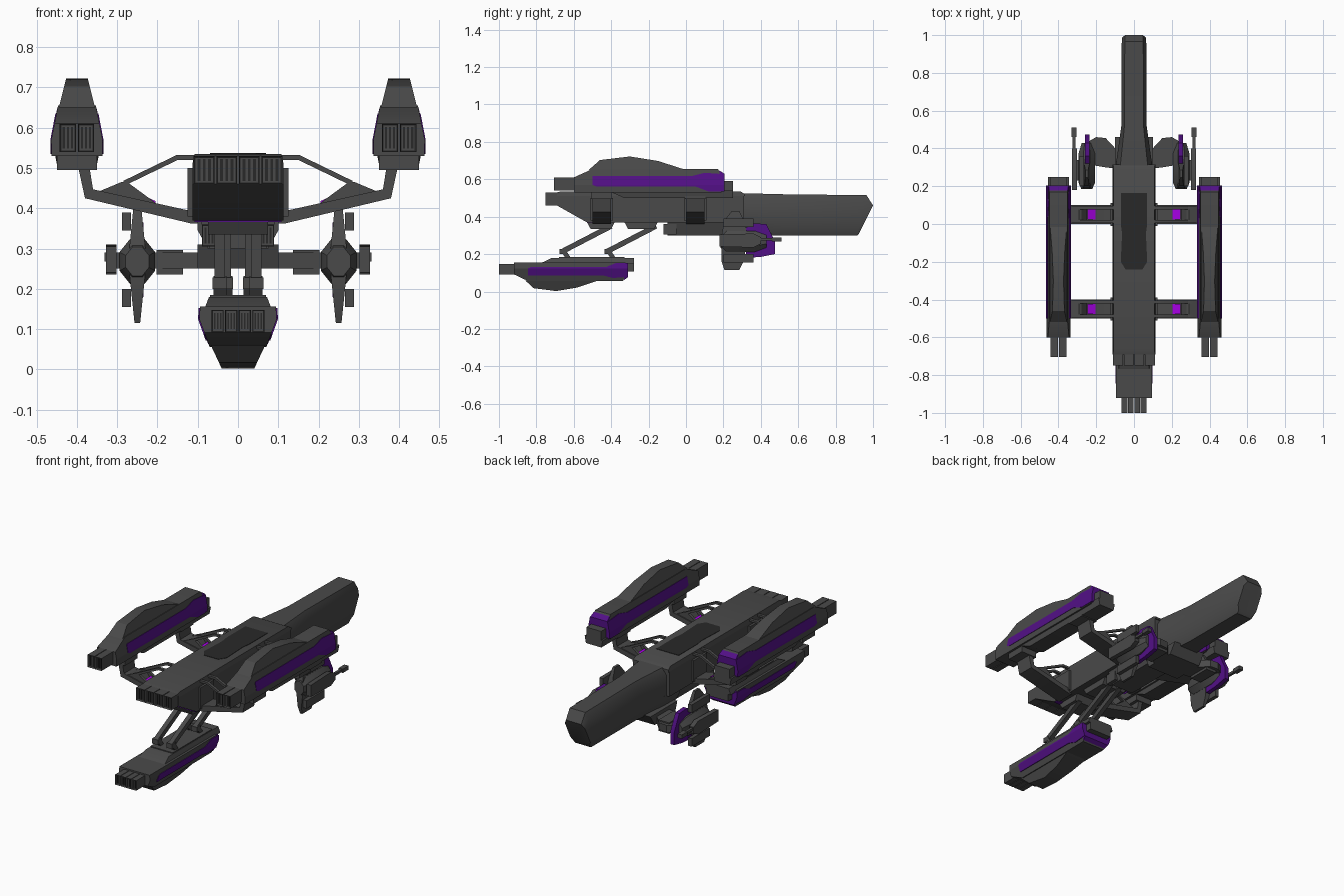
import bpy, bmesh, math
from mathutils import Vector

if "Cube" in bpy.data.objects:
    bpy.data.objects.remove(bpy.data.objects["Cube"])


def mat(name, c):
    m = bpy.data.materials.new(name)
    m.diffuse_color = (*c, 1)
    m.use_nodes = True
    m.node_tree.nodes["Principled BSDF"].inputs["Base Color"].default_value = m.diffuse_color
    return m


GREY = mat("hull_grey", (0.068, 0.068, 0.068))
DARK = mat("dark_panel", (0.022, 0.022, 0.022))
PURPLE = mat("purple_trim", (0.085, 0.005, 0.24))
GLOW = mat("glow_magenta", (0.42, 0.0, 0.85))


def finish(name, bm, mats):
    bmesh.ops.recalc_face_normals(bm, faces=bm.faces)
    me = bpy.data.meshes.new(name)
    bm.to_mesh(me)
    bm.free()
    for m in mats:
        me.materials.append(m)
    me.shade_smooth()
    me.set_sharp_from_angle(angle=math.radians(30))
    ob = bpy.data.objects.new(name, me)
    bpy.context.collection.objects.link(ob)
    return ob


def loft(name, rings, m=GREY):
    bm = bmesh.new()
    vs = [[bm.verts.new(p) for p in r] for r in rings]
    n = len(vs[0])
    for a, b in zip(vs, vs[1:]):
        for i in range(n):
            bm.faces.new((a[i], a[(i + 1) % n], b[(i + 1) % n], b[i]))
    bm.faces.new(vs[0])
    bm.faces.new(vs[-1])
    return finish(name, bm, [m])


def slab(name, poly, x, w0, m=GREY, w1=None):
    """yz profile extruded around x; half width runs from w0 (lowest z) to w1 (highest z)"""
    w1 = w0 if w1 is None else w1
    za, zb = min(p[1] for p in poly), max(p[1] for p in poly)
    w = lambda z: w0 + (w1 - w0) * (z - za) / (zb - za)
    return loft(name, [[(x + s * w(z), y, z) for y, z in poly] for s in (-1, 1)], m)


def plate(name, poly, y0, y1, s=1, m=GREY):
    """xz profile extruded along y"""
    return loft(name, [[(s * x, y, z) for x, z in poly] for y in (y0, y1)], m)


def box(name, x, y0, y1, z0, z1, hw, m=GREY):
    return slab(name, [(y0, z0), (y1, z0), (y1, z1), (y0, z1)], x, hw, m)


def bar(p, q, t):
    """thick line in 2D as a polygon"""
    p, q = Vector(p), Vector(q)
    d = (q - p).normalized() * t / 2
    n = Vector((-d.y, d.x))
    return [tuple(v) for v in (p + n, q + n, q - n, p - n)]


def nozzle(name, x, y0, y1, z0, z1, hw):
    """box with a recessed mouth and dark louvre slots at the front"""
    bm = bmesh.new()
    bmesh.ops.create_cube(bm, size=1)
    for v in bm.verts:
        v.co = (x + 2 * hw * v.co.x, (y0 + y1) / 2 + (y1 - y0) * v.co.y,
                (z0 + z1) / 2 + (z1 - z0) * v.co.z)
    bm.normal_update()
    f = min(bm.faces, key=lambda f: f.calc_center_median().y)
    bmesh.ops.inset_region(bm, faces=[f], thickness=hw * 0.18, depth=-0.012)
    finish(name, bm, [GREY])
    for k in (-0.5, 0, 0.5):
        box(name + "_slot", x + k * hw, y0 + 0.009, y0 + 0.014, z0 + 0.008, z1 - 0.008, hw * 0.13, DARK)


def nacelle(name, x, T, k, nozzles):
    P = lambda poly: [T(*p) for p in poly]

    def part(n, poly, w0, w1, m=GREY):
        q = P(poly)
        if T(0, 1)[1] < T(0, 0)[1]:      # flipped copy: taper runs the other way
            w0, w1 = w1, w0
        slab(name + n, q, x, w0 * k, m, w1 * k)

    part("_base", [(-0.33, .50), (0.25, .50), (0.25, .54), (-0.42, .54)], .048, .056)
    part("_tail", [(0.1, .54), (0.25, .54), (0.25, .59), (0.1, .59)], .046, .046)
    part("_belly", [(-0.6, .53), (0.19, .53), (0.19, .57), (-0.6, .57)], .063, .064)
    part("_body", [(-0.6, .57), (0.19, .57), (0.19, .625), (0.17, .655), (-0.5, .655), (-0.6, .61)],
         .064, .047)
    part("_canopy", [(-0.52, .65), (0.0, .65), (-0.15, .698), (-0.3, .722), (-0.46, .703)], .045, .027)
    # purple side stripe, wrapping round the tail
    part("_stripe_upper", [(-0.5, .57), (0.205, .57), (0.205, .627), (0.1, .635), (0.03, .617), (-0.5, .617)],
         .066, .0535, PURPLE)
    part("_stripe_lower", [(-0.48, .562), (0.05, .562), (0.12, .535), (0.205, .535), (0.205, .57),
                           (-0.5, .57)], .0655, .066, PURPLE)
    part("_stripe_tail", [(0.178, .60), (0.205, .60), (0.205, .63), (0.178, .648)], .059, .049, PURPLE)
    za, zb = sorted((T(0, .54)[1], T(0, .61)[1]))
    w = 0.045 * k / nozzles
    for i in range(nozzles):
        nozzle(name + "_nozzle", x + w * (2 * i + 1 - nozzles), T(-0.705, 0)[0], T(-0.59, 0)[0],
               za, zb, w * 0.9)


# nacelles: two at the sides, one flipped and slung below
for s in (-1, 1):
    nacelle("side_nacelle", s * 0.4, lambda y, z: (y, z), 1, 2)
nacelle("lower_nacelle", 0, lambda y, z: (-1 + (y + .705) * .757, .18 - (z - .5) * .8), 1.5, 4)

# main hull
slab("hull", [(-0.69, .46), (-0.53, .37), (0.31, .37), (0.31, .51), (-0.69, .51)], 0, .113)
slab("hull_roof", [(-0.69, .51), (0.315, .51), (0.315, .522), (0.29, .535), (-0.67, .535), (-0.69, .53)],
     0, .113, GREY, .108)
slab("keel", [(-0.1, .30), (0.33, .30), (0.33, .375), (-0.1, .375)], 0, .07, GREY, .095)
loft("roof_panel", [[(x, y, z) for x, y in
                     ((-.07, -.2), (-.045, -.24), (.045, -.24), (.07, -.2), (.063, -.05),
                      (.07, 0), (.07, .165), (-.07, .165), (-.07, 0), (-.063, -.05))]
                    for z in (.53, .537)], DARK)
for x in (-.084, -.028, .028, .084):
    nozzle("hull_nozzle", x, -0.75, -0.68, .46, .53, .026)
box("belly_stripe", 0, -0.53, -0.5, .366, .372, .108, PURPLE)
for y0, y1 in ((-.53, -.38), (-.33, -.15)):
    slab("strut_mount", [(y0 + .02, .335), (y1 - .02, .335), (y1, .372), (y0, .372)], 0, .075)
for s in (-1, 1):
    nozzle("keel_vent", s * 0.072, -0.12, -0.05, .305, .36, .018)
    box("boom_light", s * 0.062, .855, .88, .46, .47, .003, PURPLE)


# rear boom with a slanted end
def ring(yt, yb, w, zt, zb):
    pr = [(.75, 1), (1, .82), (1, .2), (.75, 0)]
    pts = [(w * a, b) for a, b in pr] + [(-w * a, b) for a, b in reversed(pr)]
    return [(x, yb + (yt - yb) * t, zb + (zt - zb) * t) for x, t in pts]


loft("rear_boom", [ring(.2, .2, .1, .525, .3), ring(.32, .32, .095, .525, .3), ring(.52, .52, .067, .52, .3),
                   ring(.965, .915, .065, .515, .3), ring(1.0, .925, .063, .46, .31)])

# struts carrying the lower nacelle
for s in (-1, 1):
    for (yt, yb, yf), x in (((-.40, -.66, -.62), .045), ((-.16, -.42, -.38), .03)):
        slab("strut", bar((yt, .35), (yb, .215), .028), s * x, .013)
        slab("strut_foot", bar((yb, .225), (yf, .165), .024), s * x, .016)
        box("strut_knee", s * x, yb - .015, yb + .02, .2, .228, .018)
box("strut_deck", 0, -0.68, -0.33, .165, .185, .07)

for s in (-1, 1):
    # pylons
    for y in (-.45, .05):
        plate("pylon", [(.1, .362), (.115, .362), (.38, .425), (.405, .54), (.375, .54), (.36, .447),
                        (.115, .393), (.1, .393)], y - .05, y + .05, s)
        box("pylon_head", s * .4, y - .055, y + .055, .495, .535, .05)
        for t in (-.036, .036):
            plate("pylon_brace", [(.1, .532), (.153, .532), (.285, .468), (.28, .457), (.15, .52), (.1, .52)],
                  y + t - .008, y + t + .008, s)
            plate("brace_wedge", [(.2, .41), (.275, .465), (.29, .465), (.345, .442), (.345, .43)],
                  y + t - .008, y + t + .008, s)
        plate("brace_block", [(.25, .42), (.277, .455), (.29, .46), (.345, .442), (.345, .43)],
              y - .03, y + .03, s)
        plate("pylon_light", [(.205, .4), (.245, .41), (.245, .436), (.205, .418)],
              y - .027, y + .027, s, GLOW)
        box("pylon_root", s * .105, y - .06, y + .06, .38, .5, .02)

    # arm to the weapon pod
    loft("pod_arm", [[(s * x, y, z) for x, y in ((.0, .28), (.0, .38), (.08, .38), (.15, .455), (.2, .46),
                                                 (.27, .42), (.27, .32), (.15, .3))] for z in (.25, .29)])
    box("arm_collar", s * .17, .31, .44, .235, .297, .033)
    slab("arm_root", [(.24, .25), (.42, .25), (.46, .31), (.22, .31)], s * .05, .05)

    # weapon pod
    def pod_ring(y, k):
        return [(s * .25 + .048 * k * math.cos(a), y, .268 + .06 * k * math.sin(a))
                for a in (math.pi * (i + .5) / 4 for i in range(8))]
    loft("pod_body", [pod_ring(.185, .65), pod_ring(.22, 1), pod_ring(.37, 1), pod_ring(.43, .6)])
    slab("pod_fin_upper", [(.19, .3), (.33, .3), (.31, .38), (.285, .43), (.245, .43), (.205, .38)],
         s * .25, .02, GREY, .007)
    slab("pod_fin_lower", [(.19, .24), (.32, .24), (.31, .165), (.285, .115), (.205, .115), (.19, .16)],
         s * .25, .007, GREY, .02)
    slab("pod_blade", [(.32, .18), (.4, .185), (.475, .2), (.475, .27), (.43, .36), (.36, .365), (.32, .34)],
         s * .247, .012, PURPLE)
    for z0, z1 in ((.345, .39), (.155, .2)):
        box("pod_launcher", s * .277, .2, .36, z0, z1, .011)
    slab("pod_gun", [(.18, .24), (.36, .235), (.4, .255), (.4, .29), (.36, .31), (.18, .305)], s * .315, .013)
    box("gun_mount", s * .295, .23, .34, .25, .29, .02)
    box("gun_barrel", s * .318, .38, .51, .272, .286, .007)
    box("barrel_tip", s * .318, .46, .51, .268, .29, .013)
